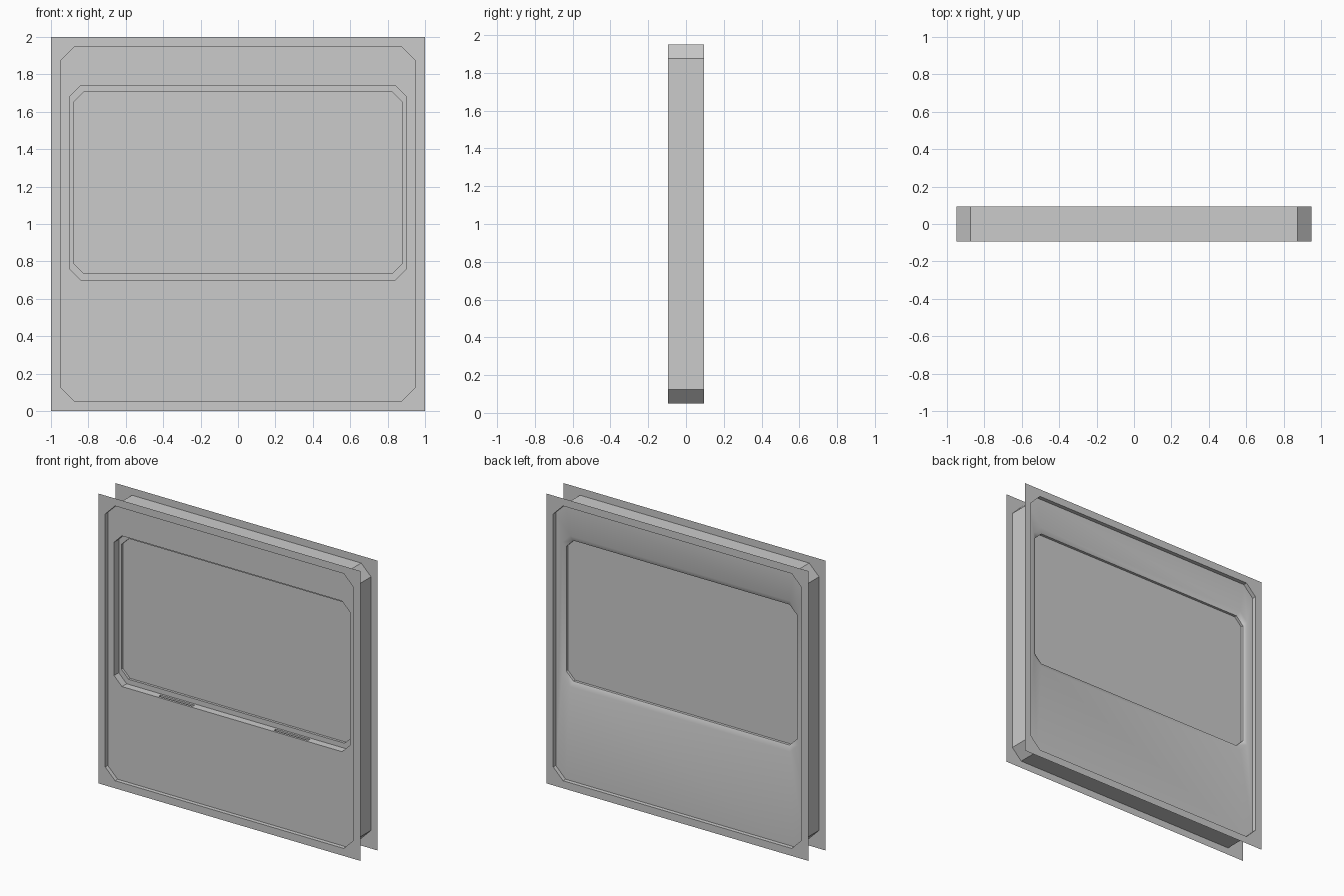
import bpy, bmesh, math
from mathutils import Vector

if "Cube" in bpy.data.objects:
    bpy.data.objects.remove(bpy.data.objects["Cube"])

HALF_Y = 0.094


def octagon(bm, hw, z0, z1, ch, y):
    """Chamfered rectangle, counter-clockwise seen from the front."""
    pts = [(-hw + ch, z0), (hw - ch, z0), (hw, z0 + ch), (hw, z1 - ch),
           (hw - ch, z1), (-hw + ch, z1), (-hw, z1 - ch), (-hw, z0 + ch)]
    return [bm.verts.new((x, y, z)) for x, z in pts]


def shell(profile, flip=False, cap=True):
    """Bridge a series of chamfered loops into a stepped shell."""
    bm = bmesh.new()
    loops = [octagon(bm, *p) for p in profile]
    for a, b in zip(loops, loops[1:]):
        for i in range(8):
            j = (i + 1) % 8
            bm.faces.new((a[i], a[j], b[j], b[i]))
    if cap:
        bm.faces.new(loops[-1])
    bmesh.ops.remove_doubles(bm, verts=bm.verts, dist=1e-5)
    if flip:
        bmesh.ops.reverse_faces(bm, faces=bm.faces)
    return bm


def finish(bm, name, smooth=None):
    me = bpy.data.meshes.new(name)
    bm.to_mesh(me)
    bm.free()
    ob = bpy.data.objects.new(name, me)
    bpy.context.collection.objects.link(ob)
    if smooth:
        bpy.context.view_layer.objects.active = ob
        ob.select_set(True)
        bpy.ops.object.shade_smooth_by_angle(angle=math.radians(smooth))
        ob.select_set(False)
    return ob


SHEET = (1.0, 0.0, 2.0, 0.0)
RECESS = (0.948, 0.052, 1.948, 0.075)
BODY = (0.95, 0.05, 1.95, 0.075)
OPENING = (0.9, 0.70, 1.74, 0.06)
PANE = (0.88, 0.735, 1.705, 0.055)

# front panel: flange, recess, deep window opening, frame, pane
front = shell([SHEET + (-HALF_Y,), RECESS + (-HALF_Y,), RECESS + (-0.066,),
               OPENING + (-0.066,), OPENING + (-0.015,),
               PANE + (-0.015,), PANE + (0.002,)])

# two shallow slots cut into the window sill
def on_sill(f):
    return f.normal.z > 0.9 and abs(f.calc_center_median().z - 0.70) < 0.001

front.normal_update()
cuts = [((x, 0, 0), (1, 0, 0)) for x in (-0.57, -0.31, 0.31, 0.57)]
cuts += [((0, y, 0), (0, 1, 0)) for y in (-0.05, -0.03)]
for co, no in cuts:
    faces = [f for f in front.faces if on_sill(f)]
    geom = list({e for f in faces for e in f.edges}) + faces
    geom += list({v for f in faces for v in f.verts})
    bmesh.ops.bisect_plane(front, geom=geom, plane_co=Vector(co),
                           plane_no=Vector(no), dist=1e-5)
    front.normal_update()
slots = []
for f in front.faces:
    c = f.calc_center_median()
    if on_sill(f) and 0.31 < abs(c.x) < 0.57 and -0.05 < c.y < -0.03:
        slots.append(f)
if slots:
    out = bmesh.ops.extrude_discrete_faces(front, faces=slots)
    for f in out["faces"]:
        bmesh.ops.translate(front, verts=f.verts, vec=(0, 0, -0.02))
finish(front, "front_panel")

# back panel: flange, recess, sloped window surround, pane
back = shell([SHEET + (HALF_Y,), RECESS + (HALF_Y,), RECESS + (0.066,),
              OPENING + (0.066,), PANE + (0.049,), PANE + (0.031,)], flip=True)
finish(back, "back_panel", smooth=42)

# chamfered rim joining both panels
finish(shell([BODY + (-HALF_Y,), BODY + (HALF_Y,)], flip=True, cap=False), "body_rim")
